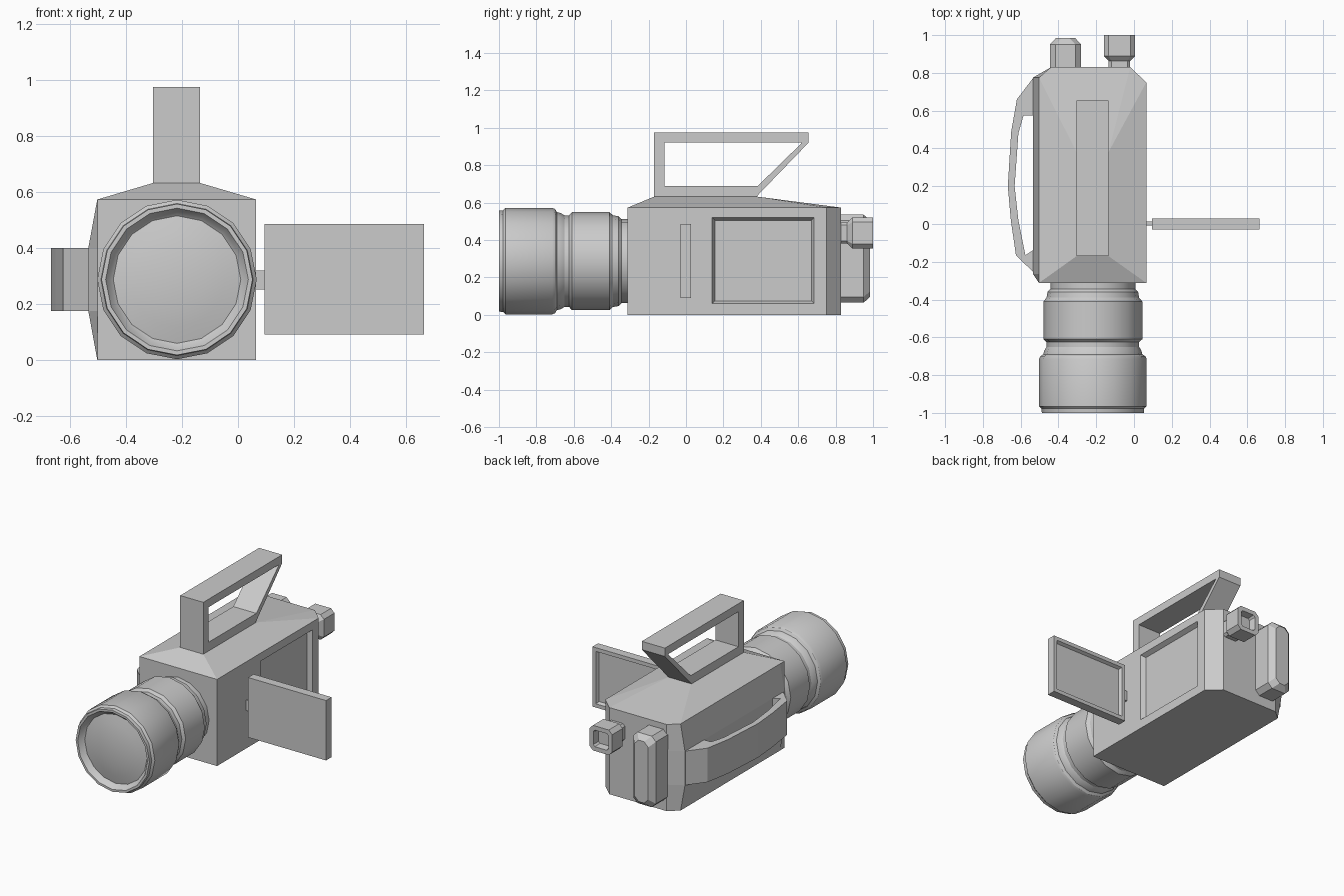
import bpy, bmesh
from math import sin, cos, pi

if "Cube" in bpy.data.objects:
    bpy.data.objects.remove(bpy.data.objects["Cube"])


def loft(name, rings, closed=False):
    """Skin a series of equal-length rings; cap the ends unless closed."""
    bm = bmesh.new()
    vs = [[bm.verts.new(p) for p in r] for r in rings]
    n = len(rings[0])
    pairs = list(zip(vs, vs[1:])) + ([(vs[-1], vs[0])] if closed else [])
    for a, b in pairs:
        for i in range(n):
            j = (i + 1) % n
            bm.faces.new((a[i], a[j], b[j], b[i]))
    if not closed:
        bm.faces.new(vs[0])
        bm.faces.new(vs[-1])
    return finish(name, bm)


def finish(name, bm):
    bmesh.ops.recalc_face_normals(bm, faces=bm.faces[:])
    me = bpy.data.meshes.new(name)
    bm.to_mesh(me)
    bm.free()
    ob = bpy.data.objects.new(name, me)
    bpy.context.collection.objects.link(ob)
    return ob


def section(cx, y, cz, hx, hz, c=0):
    """Rectangle in the xz plane, with corners cut by c."""
    if c == 0:
        pts = [(-hx, -hz), (hx, -hz), (hx, hz), (-hx, hz)]
    else:
        pts = [(-hx + c, -hz), (hx - c, -hz), (hx, -hz + c), (hx, hz - c),
               (hx - c, hz), (-hx + c, hz), (-hx, hz - c), (-hx, -hz + c)]
    return [(cx + x, y, cz + z) for x, z in pts]


# Body: stacked outlines with a bulged left side and a hipped roof
def outline(z, left):
    xy = [(-.503, -.312), (.065, -.312), (.065, .75), (-.02, .83),
          (-.44, .83), (left, .775), (left, -.265)]
    return [(x, y, z) for x, y in xy]


bm = bmesh.new()
rings = [[bm.verts.new(p) for p in outline(z, l)] for z, l in
         ((0, -.503), (.175, -.535), (.40, -.535), (.573, -.503))]
for a, b in zip(rings, rings[1:]):
    for i in range(7):
        j = (i + 1) % 7
        bm.faces.new((a[i], a[j], b[j], b[i]))
bm.faces.new(rings[0])
t = rings[-1]
r = [bm.verts.new((x, y, .632)) for x, y in
     ((-.304, -.17), (-.135, -.17), (-.135, .38), (-.304, .38))]
for f in ((t[0], t[1], r[1], r[0]), (t[1], t[2], r[2], r[1]), (t[2], t[3], r[2]),
          (t[3], t[4], r[3], r[2]), (t[4], t[5], r[3]),
          (t[5], t[6], t[0], r[0], r[3]), r):
    bm.faces.new(f)
body = finish("body", bm)

# Screen bay recessed into the right side
bay = []
for x, m in ((.08, -.007), (.035, .015)):
    bay.append([(x, y, z) for y, z in ((.14 + m, .06 + m), (.685 - m, .06 + m),
                                       (.685 - m, .52 - m), (.14 + m, .52 - m))])
cutter = loft("bay_cutter", bay)
cutter.hide_render = True
cutter.hide_set(True)
cut = body.modifiers.new("bay", "BOOLEAN")
cut.operation = "DIFFERENCE"
cut.solver = "EXACT"
cut.object = cutter

# Top handle: closed frame
outer = [(-.17, .625), (-.17, .975), (.655, .975), (.655, .92), (.37, .625)]
inner = [(-.115, .69), (-.115, .922), (.62, .922), (.612, .912), (.385, .69)]
x0, x1 = -.304, -.135
loft("top_handle", [[(x0, *o), (x1, *o), (x1, *i), (x0, *i)]
                    for o, i in zip(outer, inner)], closed=True)

# Hand strap: bowed band on the left
outer = [(-.53, .778), (-.62, .66), (-.65, .49), (-.668, .2),
         (-.652, .02), (-.625, -.165), (-.53, -.258)]
inner = [(-.53, .575), (-.585, .575), (-.612, .48), (-.632, .2),
         (-.612, .02), (-.575, -.165), (-.53, -.135)]
z0, z1 = .175, .40
loft("hand_strap", [[(*o, z0), (*o, z1), (*i, z1), (*i, z0)]
                    for o, i in zip(outer, inner)])

# Lens barrel with hood and domed glass: (y, radius) turned in 16 sides
profile = [(-.29, .225), (-.345, .225), (-.36, .24), (-.39, .245), (-.41, .262),
           (-.61, .262), (-.625, .245), (-.65, .245), (-.67, .257), (-.69, .262),
           (-.70, .278), (-.715, .285), (-.965, .285), (-.978, .272), (-1, .27),
           (-1, .255), (-.975, .24), (-.965, .228),
           (-.978, .17), (-.988, .10), (-.992, .03)]
lens = loft("lens", [[(-.218 + rad * sin(k * pi / 8), y, .287 + rad * cos(k * pi / 8))
                      for k in range(16)] for y, rad in profile])
bpy.context.view_layer.objects.active = lens
lens.select_set(True)
bpy.ops.object.shade_smooth_by_angle(angle=.52)
lens.select_set(False)

# Flip-out screen facing the back, and its hinge
cx, cz, hx, hz = .38, .288, .285, .198
loft("flip_screen", [section(cx, y, cz, hx - m, hz - m) for y, m in
                     ((-.03, 0), (.028, 0), (.028, .025), (.008, .035))])
loft("screen_hinge", [section(.08, y, .285, .025, .034) for y in (-.008, .012)])

# Battery on the back
loft("battery", [section(-.3625, y, .3, .0825 - m, .235 - m, .03) for y, m in
                 ((.82, 0), (.95, 0), (.985, .032))])

# Eyepiece with neck and hollow back
loft("eyepiece", [section(-.077, y, .437, h, h, c) for y, h, c in
                  ((.82, .057, .015), (.862, .057, .015), (.89, .083, .025),
                   (1, .083, .025), (1, .055, .012), (.955, .048, .01))])
